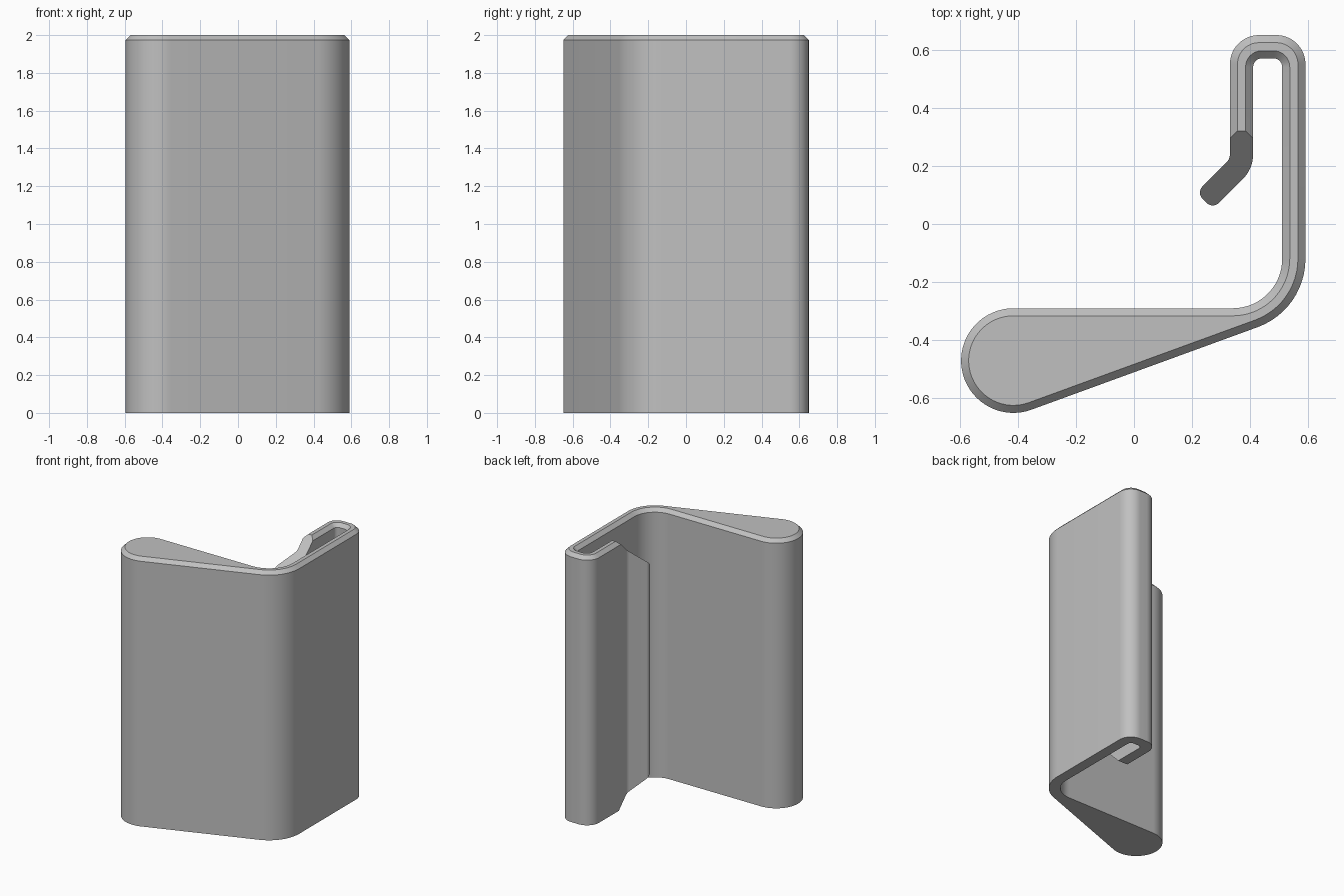
import bpy, bmesh
from math import radians, cos, sin, asin, atan2, hypot, degrees, ceil

if "Cube" in bpy.data.objects:
    bpy.data.objects.remove(bpy.data.objects["Cube"])

HEIGHT = 2.0
CHAMFER = 0.026

grey = bpy.data.materials.new("plain grey")
grey.use_nodes = True
colour = (0.53, 0.53, 0.53, 1)
grey.diffuse_color = colour
grey.node_tree.nodes["Principled BSDF"].inputs["Base Color"].default_value = colour

# Round end of the wedge and the main bend, joined by a tangent line
bulb, bulb_r = (-0.415, -0.47), 0.18
bend, bend_r, bend_inner_r = (0.34, -0.12), 0.25, 0.17
dx, dy = bend[0] - bulb[0], bend[1] - bulb[1]
tangent = degrees(atan2(dy, dx) - asin((bend_r - bulb_r) / hypot(dx, dy))) - 90

# Counterclockwise outline as arcs: centre, radius, start angle, end angle
ARCS = [
    (bulb, bulb_r, 90, 360 + tangent),
    (bend, bend_r, tangent, 0),
    ((0.49, 0.55), 0.10, 0, 90),          # hook, outside
    ((0.43, 0.55), 0.10, 90, 180),
    ((0.29, 0.24), 0.04, 0, -45),         # lip bend, inner side
    ((0.257, 0.108), 0.03, 135, 225),     # lip tip
    ((0.271, 0.094), 0.03, 225, 315),
    ((0.29, 0.24), 0.12, -45, 0),         # lip bend, outer side
    ((0.44, 0.54), 0.03, 180, 90),        # hook, inside
    ((0.48, 0.54), 0.03, 90, 0),
    (bend, bend_inner_r, 0, -90),
]


def outline(inset):
    """Points of the profile, moved into the material by inset."""
    points = []
    for (cx, cy), r, a0, a1 in ARCS:
        r += -inset if a1 > a0 else inset
        steps = ceil(abs(a1 - a0) / 6)
        for i in range(steps + 1):
            a = radians(a0 + (a1 - a0) * i / steps)
            points.append((cx + r * cos(a), cy + r * sin(a)))
    return points


def make_object(name, rings):
    """Solid made by joining equal closed rings and capping both ends."""
    bm = bmesh.new()
    loops = [[bm.verts.new(p) for p in ring] for ring in rings]
    n = len(loops[0])
    for low, high in zip(loops, loops[1:]):
        for i in range(n):
            j = (i + 1) % n
            bm.faces.new((low[i], low[j], high[j], high[i]))
    bm.faces.new(loops[0][::-1])
    bm.faces.new(loops[-1])
    bmesh.ops.recalc_face_normals(bm, faces=bm.faces)
    mesh = bpy.data.meshes.new(name)
    bm.to_mesh(mesh)
    bm.free()
    obj = bpy.data.objects.new(name, mesh)
    bpy.context.collection.objects.link(obj)
    obj.data.materials.append(grey)
    return obj


# Clip body with a chamfer round the top only
levels = [(0, 0), (0, HEIGHT - CHAMFER), (CHAMFER, HEIGHT)]
clip = make_object("clip_body", [[(x, y, z) for x, y in outline(d)] for d, z in levels])
bpy.context.view_layer.objects.active = clip
clip.select_set(True)

# Cut the lip back at 45 degrees at both ends
for end, base, way in (("top", HEIGHT, 1), ("bottom", 0, -1)):
    triangle = [(0.36, 0.04), (-0.04, 0.04), (-0.04, -0.36)]
    cutter = make_object(end + "_lip_cutter",
                         [[(x, y, base + way * z) for y, z in triangle] for x in (0.18, 0.46)])
    cutter.hide_render = True
    cut = clip.modifiers.new(end + "_cut", "BOOLEAN")
    cut.operation = "DIFFERENCE"
    cut.solver = "EXACT"
    cut.object = cutter
    bpy.ops.object.modifier_apply(modifier=cut.name)
    bpy.data.objects.remove(cutter)

bpy.ops.object.shade_smooth_by_angle(angle=radians(30))
